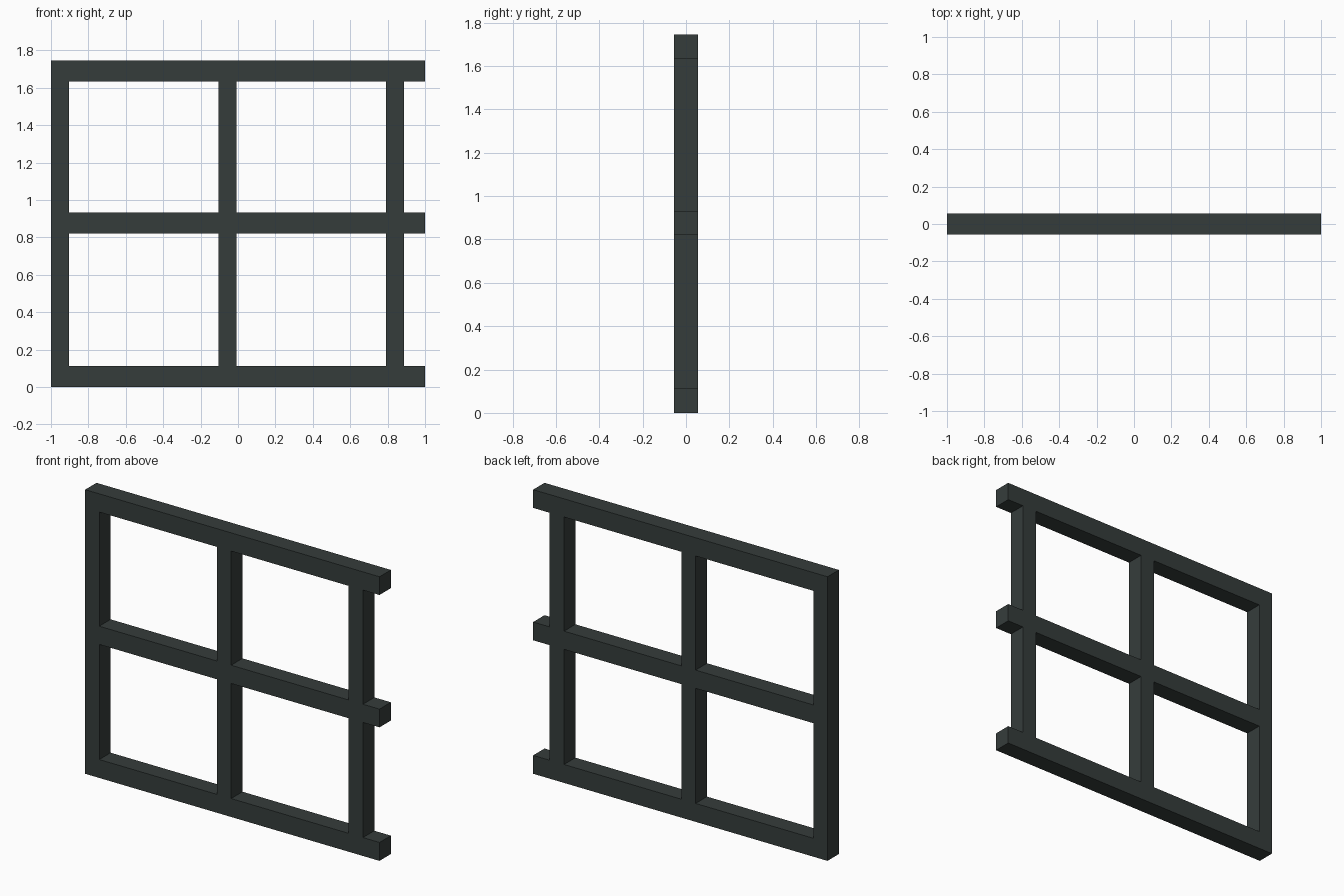
import bpy
import bmesh

if "Cube" in bpy.data.objects:
    bpy.data.objects.remove(bpy.data.objects["Cube"])

DEPTH = 0.11
# Post edges along x and rail edges along z; bars alternate with openings
XS = [-1.0, -0.904, -0.104, -0.008, 0.79, 0.888, 1.0]
ZS = [0.0, 0.113, 0.82, 0.932, 1.633, 1.745]

mat = bpy.data.materials.new("dark slate")
mat.diffuse_color = (0.036, 0.046, 0.044, 1.0)
mat.use_nodes = True
mat.node_tree.nodes["Principled BSDF"].inputs["Base Color"].default_value = mat.diffuse_color

# Front outline: fill every cell lying on a post or on a rail
bm = bmesh.new()
grid = [[bm.verts.new((x, -DEPTH / 2, z)) for z in ZS] for x in XS]
for i in range(len(XS) - 1):
    for j in range(len(ZS) - 1):
        if i % 2 == 0 and i < 6 or j % 2 == 0:
            bm.faces.new((grid[i][j], grid[i + 1][j],
                          grid[i + 1][j + 1], grid[i][j + 1]))

# Thicken the lattice to the bar depth
res = bmesh.ops.extrude_face_region(bm, geom=bm.faces[:], use_keep_orig=True)
moved = [g for g in res["geom"] if isinstance(g, bmesh.types.BMVert)]
bmesh.ops.translate(bm, verts=moved, vec=(0, DEPTH, 0))
bmesh.ops.recalc_face_normals(bm, faces=bm.faces[:])

mesh = bpy.data.meshes.new("fence_lattice")
bm.to_mesh(mesh)
bm.free()
mesh.materials.append(mat)
bpy.context.collection.objects.link(bpy.data.objects.new("fence_lattice", mesh))
